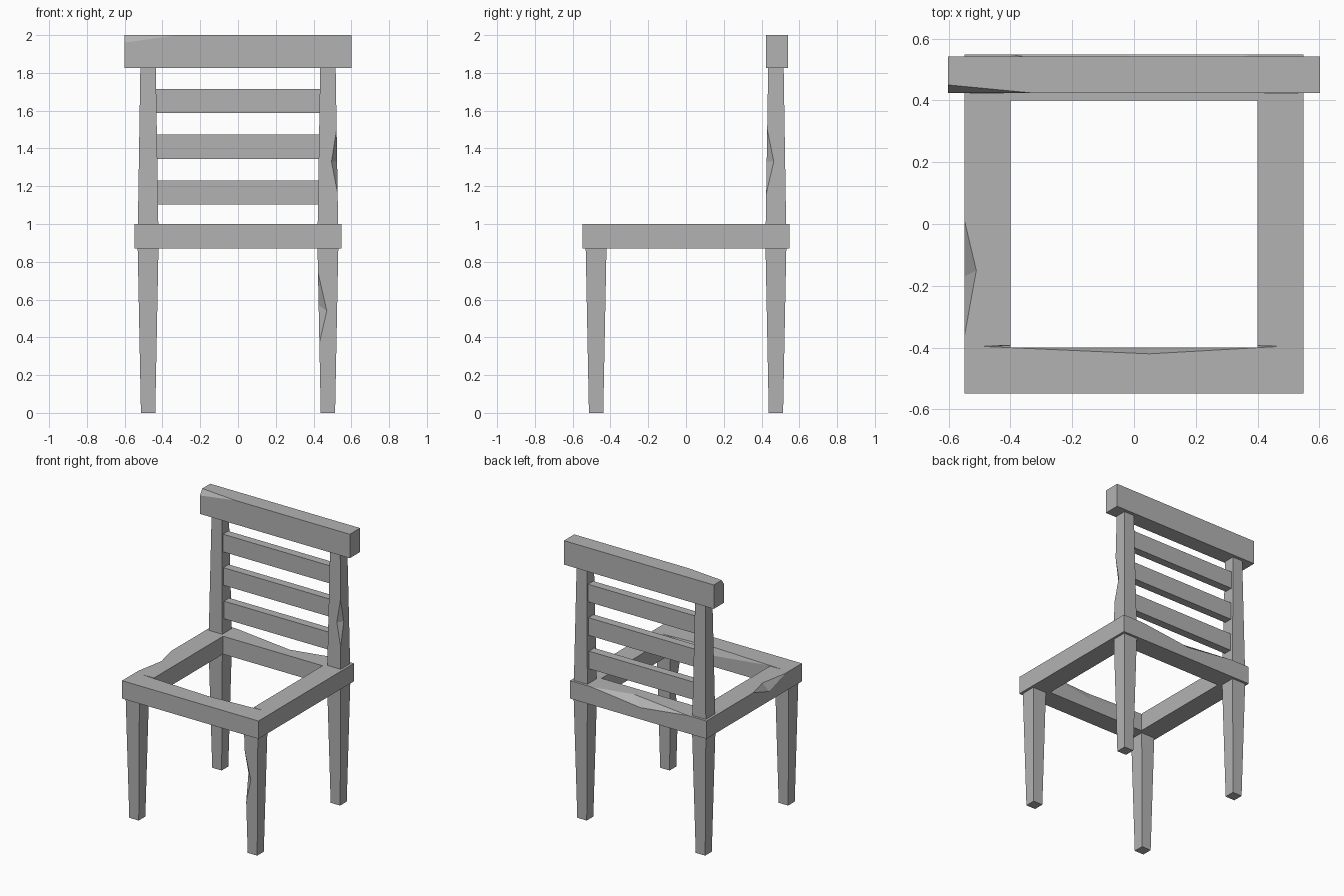
import bpy, bmesh
from mathutils import Vector

cube = bpy.data.objects.get("Cube")
if cube:
    bpy.data.objects.remove(cube, do_unlink=True)

grey = bpy.data.materials.new("plain grey")
grey.use_nodes = True
grey.diffuse_color = (0.45, 0.45, 0.45, 1)
grey.node_tree.nodes["Principled BSDF"].inputs["Base Color"].default_value = (0.45, 0.45, 0.45, 1)


def finish(name, bm):
    bmesh.ops.recalc_face_normals(bm, faces=bm.faces[:])
    mesh = bpy.data.meshes.new(name)
    bm.to_mesh(mesh)
    bm.free()
    mesh.materials.append(grey)
    obj = bpy.data.objects.new(name, mesh)
    bpy.context.collection.objects.link(obj)
    return obj


def taper(name, z0, z1, centre0, half0, centre1=None, half1=None):
    """Box between two heights, with its own centre and half size at each end."""
    bm = bmesh.new()
    bmesh.ops.create_cube(bm, size=2)
    for v in bm.verts:
        top = v.co.z > 0
        c = centre1 if top and centre1 else centre0
        h = half1 if top and half1 else half0
        v.co = (c[0] + v.co.x * h[0], c[1] + v.co.y * h[1], z1 if top else z0)
    return finish(name, bm)


def subtract(obj, cutter):
    cutter.hide_render = True
    mod = obj.modifiers.new("cut", "BOOLEAN")
    mod.operation = "DIFFERENCE"
    mod.solver = "EXACT"
    mod.object = cutter
    bpy.context.view_layer.objects.active = obj
    bpy.ops.object.modifier_apply(modifier=mod.name)
    bpy.data.objects.remove(cutter, do_unlink=True)


def chip(obj, p0, p1, a, b):
    """Knock a notch out of the edge p0-p1, as deep as a and b on its two faces."""
    p0, p1, a, b = map(Vector, (p0, p1, a, b))
    mid = (a + b) / 2
    outward = ((p0 + p1) / 2 - mid) * 3
    points = [a + (a - b), b + (b - a), p0 + (p0 - mid) * 0.3,
              p1 + (p1 - mid) * 0.3, mid + outward]
    bm = bmesh.new()
    for p in points:
        bm.verts.new(p)
    bmesh.ops.convex_hull(bm, input=bm.verts[:])
    subtract(obj, finish("chip_cutter", bm))


# Open seat frame with worn edges
seat = taper("seat_frame", 0.87, 1.0, (0, 0), (0.548, 0.548))
subtract(seat, taper("seat_opening", 0.8, 1.1, (0, 0), (0.4, 0.4)))
chip(seat, (-0.548, -0.36, 1), (-0.548, 0.01, 1), (-0.51, -0.15, 1), (-0.548, -0.17, 0.94))
chip(seat, (-0.4, -0.4, 1), (0.4, -0.4, 1), (0.05, -0.42, 1), (0.05, -0.4, 0.95))
chip(seat, (-0.4, 0.548, 1), (0.38, 0.548, 1), (0.08, 0.48, 1), (-0.02, 0.548, 0.955))

# Tapered legs and back posts
for side, x in (("right", -0.476), ("left", 0.476)):
    for end, y in (("front", -0.476), ("back", 0.476)):
        leg = taper(f"{end}_{side}_leg", 0, 0.87, (x, y), (0.038, 0.038), (x, y), (0.055, 0.055))
        if (end, side) == ("front", "left"):
            chip(leg, (0.43, -0.522, 0.36), (0.424, -0.528, 0.74),
                 (0.47, -0.5245, 0.54), (0.4275, -0.49, 0.57))
    post = taper(f"{side}_back_post", 1.0, 1.83, (x, 0.476), (0.054, 0.054), (x, 0.476), (0.041, 0.041))
    if side == "left":
        chip(post, (0.5275, 0.4245, 1.16), (0.522, 0.43, 1.5),
             (0.495, 0.427, 1.33), (0.525, 0.465, 1.33))

# Back slats
for i in range(3):
    z = 1.167 + i * 0.242
    taper(f"back_slat_{i + 1}", z - 0.064, z + 0.064, (0, 0.476), (0.45, 0.03))

# Top rail with one broken corner
rail = taper("top_rail", 1.826, 2.0, (0, 0.482), (0.602, 0.059))
chip(rail, (-0.32, 0.423, 2), (-0.9, 0.423, 2), (-0.602, 0.45, 2), (-0.602, 0.423, 1.96))
